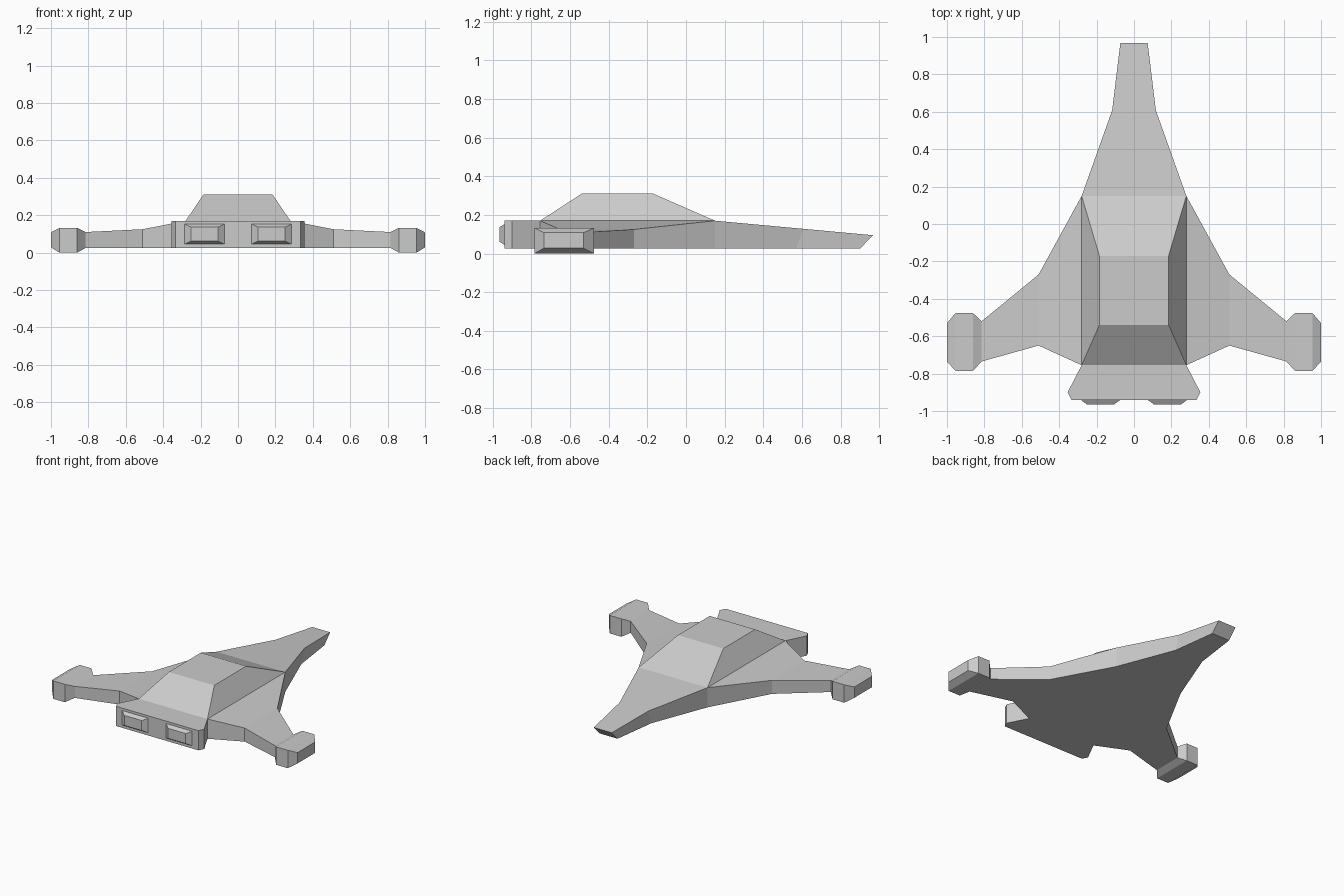
import bpy, bmesh

if "Cube" in bpy.data.objects:
    bpy.data.objects.remove(bpy.data.objects["Cube"])


def loft(name, rings, skip=(), caps=(True, True), mirror=False):
    """Join rings of four points; skip holds (span, side) faces hidden inside joints."""
    bm = bmesh.new()
    rows = [[bm.verts.new(p) for p in ring] for ring in rings]
    for i in range(len(rows) - 1):
        a, b = rows[i], rows[i + 1]
        for j in range(4):
            if (i, j) not in skip:
                k = (j + 1) % 4
                bm.faces.new((a[j], a[k], b[k], b[j]))
    if caps[0]:
        bm.faces.new(rows[0][::-1])
    if caps[1]:
        bm.faces.new(rows[-1])
    bmesh.ops.recalc_face_normals(bm, faces=bm.faces)
    mesh = bpy.data.meshes.new(name)
    bm.to_mesh(mesh)
    bm.free()
    obj = bpy.data.objects.new(name, mesh)
    bpy.context.collection.objects.link(obj)
    if mirror:
        mod = obj.modifiers.new("mirror", 'MIRROR')
        mod.use_mirror_merge = False
    return obj


BASE, DECK = 0.025, 0.17

# Hull: half width, top y, bottom y, top z from tail to nose
hull = [(0.335, -0.94, -0.94, DECK), (0.355, -0.90, -0.90, DECK),
        (0.28, -0.755, -0.755, DECK), (0.28, 0.15, 0.15, DECK),
        (0.117, 0.607, 0.57, 0.128), (0.073, 0.968, 0.90, 0.095)]
rings = [[(-w, yb, BASE), (w, yb, BASE), (w, yt, zt), (-w, yt, zt)]
         for w, yt, yb, zt in hull]
# sides and deck of the middle span are covered by wings and cabin
loft("hull", rings, skip={(2, 1), (2, 2), (2, 3)})

# Wing with tip pod: x, front y, back y, bottom z, top z
wing = [(0.28, 0.15, -0.755, BASE, DECK), (0.51, -0.27, -0.65, BASE, 0.125),
        (0.815, -0.52, -0.735, BASE, 0.11), (0.86, -0.477, -0.785, 0.0, 0.132),
        (0.955, -0.477, -0.785, 0.0, 0.132), (1.0, -0.53, -0.735, 0.028, 0.108)]
rings = [[(x, f, b), (x, r, b), (x, r, t), (x, f, t)] for x, f, r, b, t in wing]
loft("wings", rings, caps=(False, True), mirror=True)

# Cabin: sloped block on the deck
cabin = [(0.28, 0.15, -0.755, DECK), (0.185, -0.17, -0.54, 0.31)]
rings = [[(-w, r, z), (w, r, z), (w, f, z), (-w, f, z)] for w, f, r, z in cabin]
loft("cabin", rings, caps=(False, True))

# Engine outlets: shallow tapered blocks on the tail
outlet = [(-0.94, 0.073, 0.285, 0.045, 0.152), (-0.966, 0.108, 0.25, 0.062, 0.136)]
rings = [[(a, y, l), (b, y, l), (b, y, h), (a, y, h)] for y, a, b, l, h in outlet]
loft("engine_outlets", rings, caps=(False, True), mirror=True)
